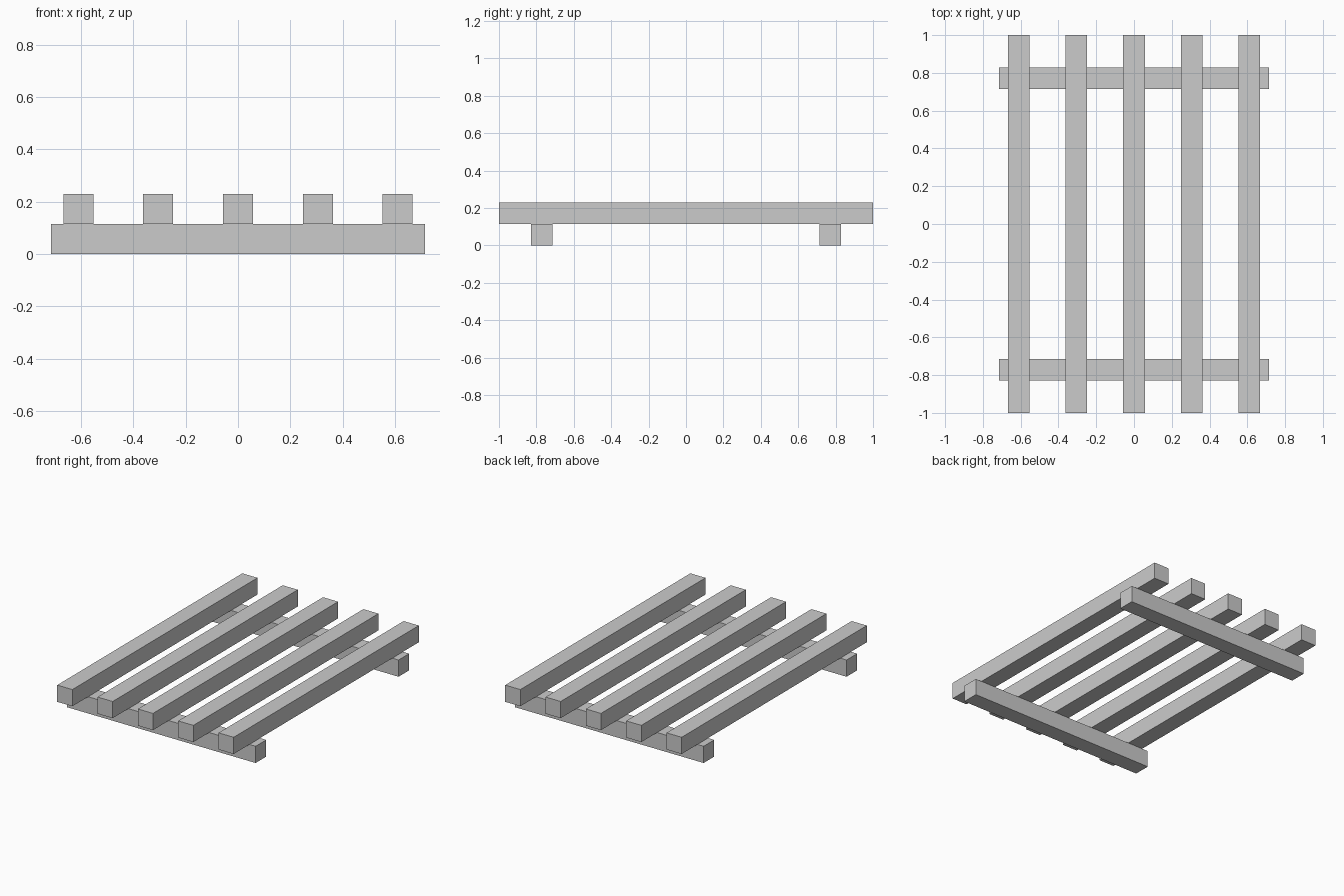
import bpy

# Remove the default cube
cube = bpy.data.objects.get("Cube")
if cube:
    bpy.data.objects.remove(cube, do_unlink=True)

THICK = 0.1143     # square section of every beam
SPACING = 0.305    # distance between slats
RUNNER_Y = 0.772   # distance of each runner from the centre

# Single plain grey
grey = bpy.data.materials.new("plain_grey")
grey.use_nodes = True
colour = (0.6, 0.6, 0.6, 1)
grey.diffuse_color = colour
grey.node_tree.nodes["Principled BSDF"].inputs["Base Color"].default_value = colour


def beam(name, size, location):
    bpy.ops.mesh.primitive_cube_add(size=1, location=location)
    obj = bpy.context.object
    obj.name = name
    obj.scale = size
    bpy.ops.object.transform_apply(location=False, rotation=False, scale=True)
    obj.data.materials.append(grey)
    return obj


# Two runners on the ground
for name, side in (("front_runner", -1), ("back_runner", 1)):
    beam(name, (1.428, THICK, THICK), (0, side * RUNNER_Y, THICK / 2))

# Five long slats laid across the runners
for i in range(5):
    beam(f"slat_{i + 1}", (THICK, 2, THICK), ((i - 2) * SPACING, 0, THICK * 1.5))
